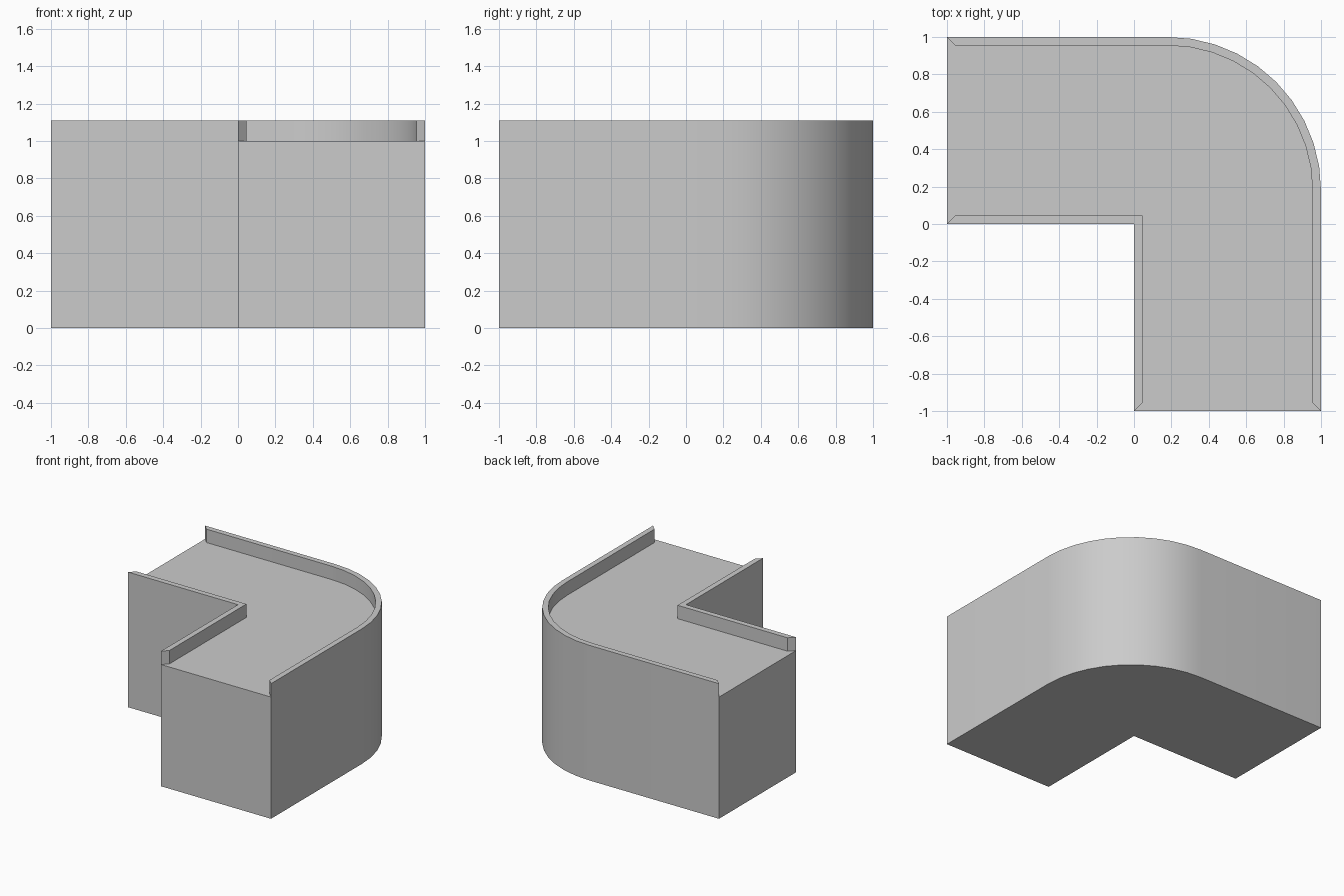
import bpy, bmesh
from math import cos, sin, pi

if "Cube" in bpy.data.objects:
    bpy.data.objects.remove(bpy.data.objects["Cube"])

FLOOR, TOP, T = 1.0, 1.11, 0.045   # channel floor, rim height, rim thickness
C, R, SEG = 0.18, 0.82, 10         # rounded outer corner


def bend(radius):
    return [(C + radius * sin(pi / 2 * i / SEG), C + radius * cos(pi / 2 * i / SEG))
            for i in range(SEG + 1)]


# plan outlines of the two rims: (outside line, inside line), mitred at the open ends
E = 1 - T
far_out = [(-1, 1)] + bend(R) + [(1, -1)]
far_in = [(-E, E)] + bend(R - T) + [(E, -E)]
near_out = [(0, -1), (0, 0), (-1, 0)]
near_in = [(T, -E), (T, T), (-E, T)]

bm = bmesh.new()


def face(points):
    return bm.faces.new([bm.verts.new(p) for p in points])


def at(points, z):
    return [(x, y, z) for x, y in points]


def strip(a, b):
    for i in range(len(a) - 1):
        face([a[i], a[i + 1], b[i + 1], b[i]])


# outer sides, rim tops, inner rim faces and mitred rim ends
for out, inn in ((far_out, far_in), (near_out, near_in)):
    rows = [at(out, 0), at(out, FLOOR), at(out, TOP), at(inn, TOP), at(inn, FLOOR)]
    for a, b in zip(rows, rows[1:]):
        strip(a, b)
    for k in (0, -1):
        face([r[k] for r in rows[1:]])

# flat end faces of both arms
for p, q in ((far_out[-1], near_out[0]), (near_out[-1], far_out[0])):
    strip(at([p, q], 0), at([p, q], FLOOR))

# underside and channel floor
face(at(far_out + near_out, 0))
face(at([far_out[0]] + far_in + [far_out[-1], near_out[0]] + near_in + [near_out[-1]], FLOOR))

bmesh.ops.remove_doubles(bm, verts=bm.verts, dist=1e-4)
bmesh.ops.recalc_face_normals(bm, faces=bm.faces)
mesh = bpy.data.meshes.new("corner_channel")
bm.to_mesh(mesh)
bm.free()
ob = bpy.data.objects.new("corner_channel", mesh)
bpy.context.collection.objects.link(ob)
bpy.context.view_layer.objects.active = ob
ob.select_set(True)
bpy.ops.object.shade_smooth_by_angle()
